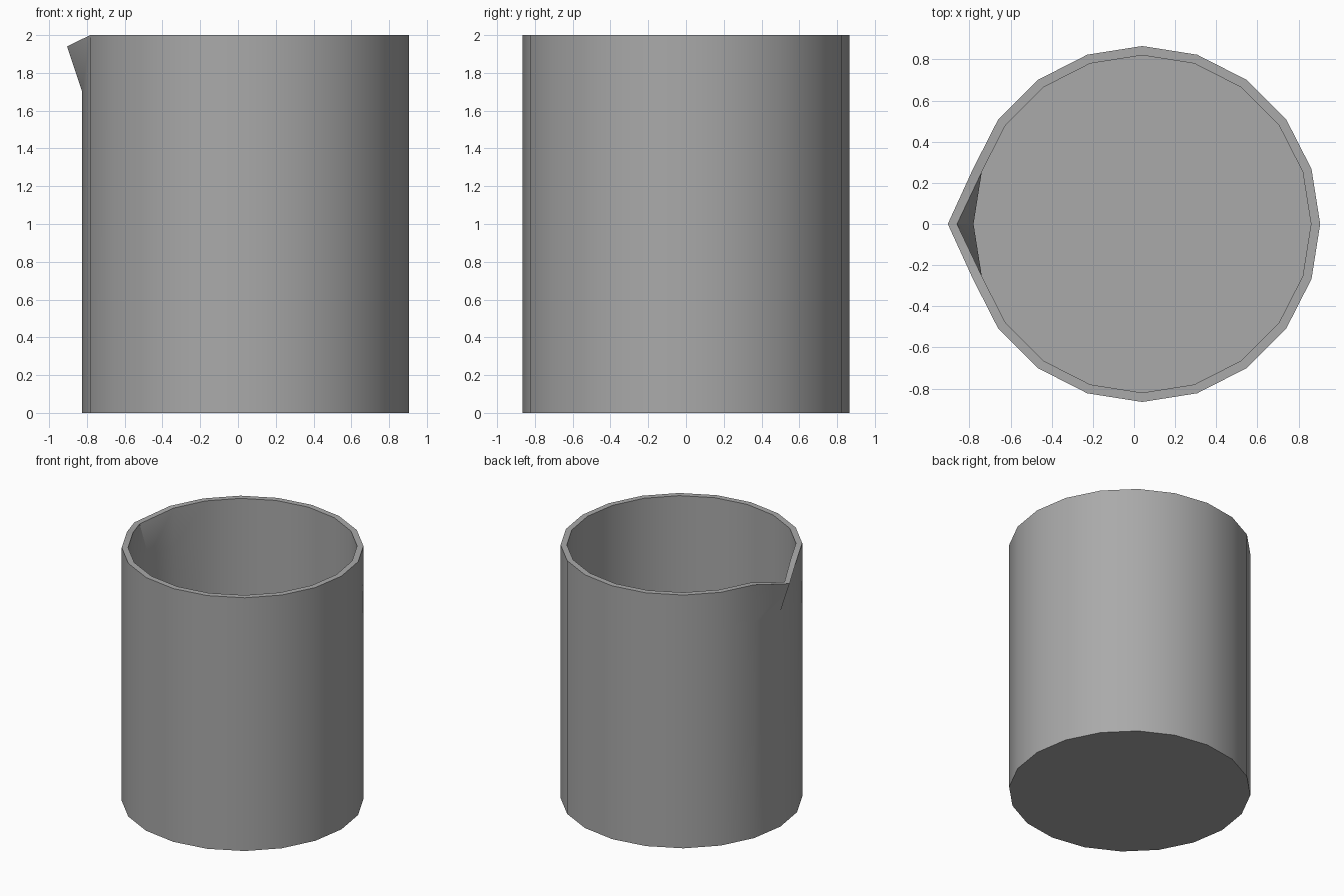
import bpy, bmesh
from math import cos, sin, pi, radians

cube = bpy.data.objects.get("Cube")
if cube:
    bpy.data.objects.remove(cube, do_unlink=True)

SIDES, CENTRE_X = 20, 0.04
OUTER, INNER = 0.865, 0.82
HEIGHT, SPOUT_BASE, LIP_Z, FLOOR = 2.0, 1.7, 1.94, 0.045
SPOUT_REACH = 0.08

grey = bpy.data.materials.new("grey")
grey.use_nodes = True
colour = (0.4, 0.4, 0.4, 1)
grey.diffuse_color = colour
grey.node_tree.nodes["Principled BSDF"].inputs["Base Color"].default_value = colour

bm = bmesh.new()


def ring(radius, z):
    return [bm.verts.new((CENTRE_X + radius * cos(2 * pi * i / SIDES),
                          radius * sin(2 * pi * i / SIDES), z))
            for i in range(SIDES)]


# Outer wall, rim, inner wall
rings = [ring(OUTER, 0), ring(OUTER, SPOUT_BASE), ring(OUTER, HEIGHT),
         ring(INNER, HEIGHT), ring(INNER, SPOUT_BASE), ring(INNER, FLOOR)]

# Pouring spout: pull the right-hand rim corner out and down
for rim in rings[2:4]:
    tip = rim[SIDES // 2]
    tip.co.x -= SPOUT_REACH
    tip.co.z = LIP_Z

for a, b in zip(rings, rings[1:]):
    for i in range(SIDES):
        j = (i + 1) % SIDES
        bm.faces.new((a[i], a[j], b[j], b[i]))

# Underside and inner floor
bm.faces.new(rings[0][::-1])
bm.faces.new(rings[-1])
bmesh.ops.recalc_face_normals(bm, faces=bm.faces)

mesh = bpy.data.meshes.new("beaker")
bm.to_mesh(mesh)
bm.free()
mesh.materials.append(grey)
beaker = bpy.data.objects.new("beaker", mesh)
bpy.context.collection.objects.link(beaker)
bpy.context.view_layer.objects.active = beaker
beaker.select_set(True)
bpy.ops.object.shade_smooth_by_angle(angle=radians(30))
